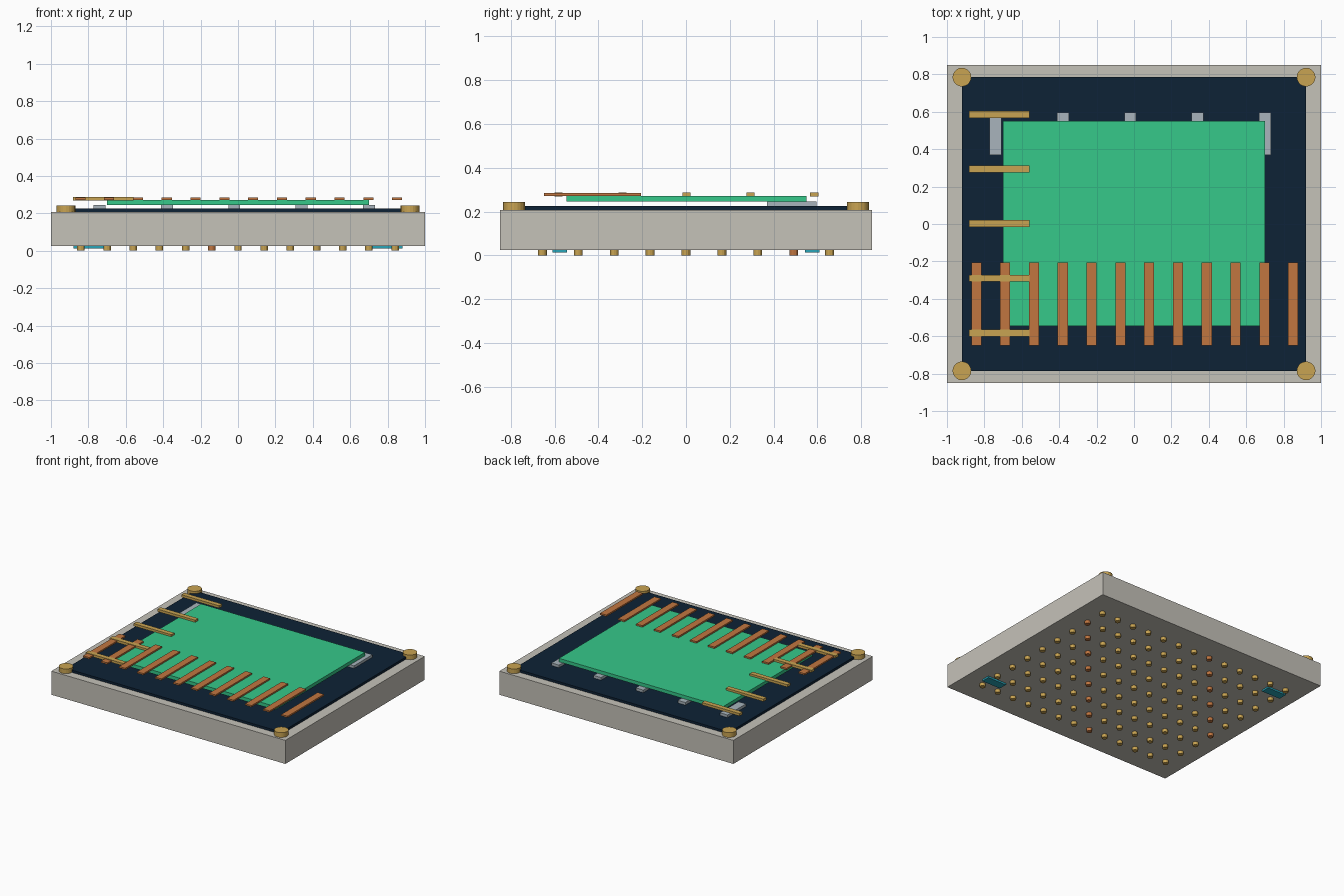
import bpy
import bmesh
from mathutils import Matrix, Vector

cube = bpy.data.objects.get("Cube")
if cube:
    bpy.data.objects.remove(cube, do_unlink=True)


def material(name, rgb):
    """Flat material from 0-255 display values, stored as linear."""
    lin = [((c / 255 + 0.055) / 1.055) ** 2.4 for c in rgb]
    mat = bpy.data.materials.new(name)
    mat.use_nodes = True
    mat.diffuse_color = (*lin, 1)
    mat.node_tree.nodes["Principled BSDF"].inputs["Base Color"].default_value = (*lin, 1)
    return mat


STONE = material("warm grey ceramic", (197, 194, 185))
NAVY = material("dark navy", (13, 34, 54))
GREEN = material("bright green", (54, 200, 138))
GOLD = material("gold", (201, 164, 82))
COPPER = material("copper", (193, 118, 64))
SILVER = material("silver grey", (168, 180, 188))
TEAL = material("teal", (40, 165, 185))


def finish(name, bm, mat):
    mesh = bpy.data.meshes.new(name)
    bm.to_mesh(mesh)
    bm.free()
    mesh.materials.append(mat)
    obj = bpy.data.objects.new(name, mesh)
    bpy.context.collection.objects.link(obj)
    return obj


def boxes(name, centres, size, z, mat):
    """Equal boxes at (x, y) centres, size (x, y), spanning z."""
    bm = bmesh.new()
    scale = Matrix.Diagonal((size[0], size[1], z[1] - z[0], 1))
    for x, y in centres:
        move = Matrix.Translation(Vector((x, y, sum(z) / 2)))
        bmesh.ops.create_cube(bm, size=1, matrix=move @ scale)
    return finish(name, bm, mat)


def discs(name, centres, radius, z, sides, mat):
    """Equal upright cylinders at (x, y) centres, spanning z."""
    bm = bmesh.new()
    for x, y in centres:
        bmesh.ops.create_cone(bm, cap_ends=True, segments=sides, radius1=radius,
                              radius2=radius, depth=z[1] - z[0],
                              matrix=Matrix.Translation(Vector((x, y, sum(z) / 2))))
    return finish(name, bm, mat)


# Body slab, dark board and raised green panel
boxes("base_slab", [(0, 0)], (2, 1.7), (0.025, 0.207), STONE)
boxes("dark_board", [(0, 0)], (1.84, 1.57), (0.207, 0.225), NAVY)
boxes("green_panel", [(0, 0.003)], (1.4, 1.096), (0.245, 0.272), GREEN)

# Corner pins
discs("corner_pins", [(sx * 0.92, sy * 0.785) for sx in (-1, 1) for sy in (-1, 1)],
      0.05, (0.205, 0.243), 20, GOLD)

# Silver supports under the rear edge of the panel
boxes("rear_supports", [(-0.74 + 0.36 * i, 0.483) for i in range(5)],
      (0.064, 0.226), (0.225, 0.245), SILVER)

# Copper fingers along the front, gold fingers along the right side
boxes("front_fingers", [(-0.843 + 0.154 * i, -0.427) for i in range(12)],
      (0.054, 0.444), (0.272, 0.284), COPPER)
boxes("side_fingers", [(-0.72, -0.582 + 0.292 * i) for i in range(5)],
      (0.322, 0.037), (0.269, 0.288), GOLD)

# Contact pads below, with copper ones on diagonals
pads = {GOLD: [], COPPER: []}
for i in range(13):
    for j in range(9):
        mat = COPPER if (i - j) % 8 == 5 else GOLD
        pads[mat].append((0.14 * (i - 6), 0.164 * (j - 4)))
discs("gold_pads", pads[GOLD], 0.02, (0, 0.026), 12, GOLD)
discs("copper_pads", pads[COPPER], 0.02, (0, 0.026), 12, COPPER)

# Alignment marks on the underside
boxes("alignment_marks", [(0.8, -0.577), (-0.8, 0.577)], (0.16, 0.066), (0.012, 0.026), TEAL)
